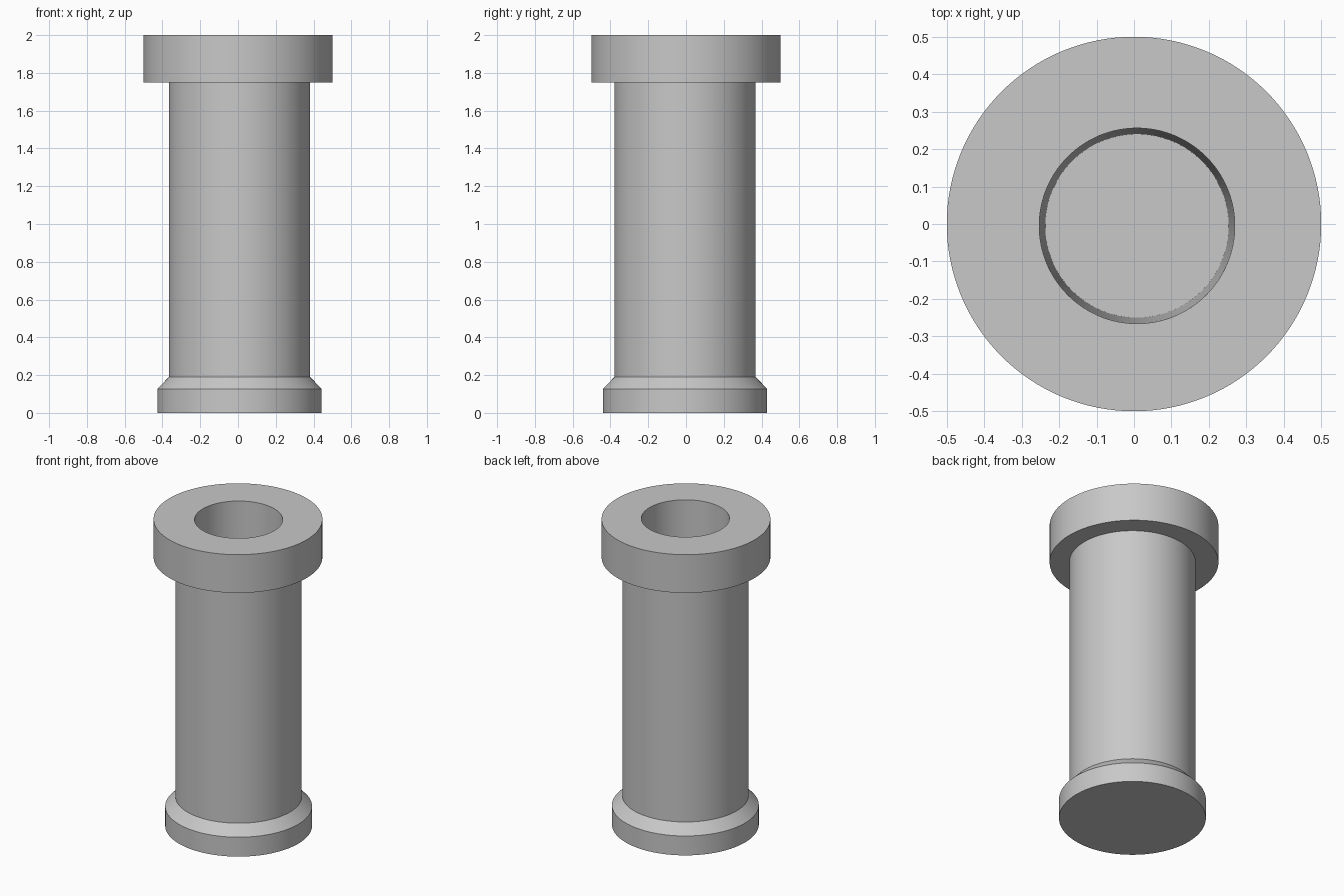
import bpy, bmesh, math

SIDES = 128
COLLAR = (0.0, 0.0)          # axis of the collar rim
BODY = (0.008, -0.005)       # axis shared by foot, shaft and bore

cube = bpy.data.objects.get("Cube")
if cube:
    bpy.data.objects.remove(cube, do_unlink=True)

grey = bpy.data.materials.new("plain grey")
grey.use_nodes = True
colour = (0.58, 0.58, 0.58, 1.0)
grey.diffuse_color = colour
grey.node_tree.nodes["Principled BSDF"].inputs["Base Color"].default_value = colour


def add_ring(bm, radius, z, axis):
    """One horizontal circle of vertices about the given axis."""
    ring = []
    for i in range(SIDES):
        a = math.tau * i / SIDES
        ring.append(bm.verts.new((axis[0] + radius * math.cos(a),
                                  axis[1] + radius * math.sin(a), z)))
    return ring


def loft(name, profile):
    """Join successive circles into one closed solid with flat end caps."""
    bm = bmesh.new()
    rings = [add_ring(bm, *step) for step in profile]
    for low, high in zip(rings, rings[1:]):
        for i in range(SIDES):
            j = (i + 1) % SIDES
            bm.faces.new((low[i], low[j], high[j], high[i]))
    bm.faces.new(rings[0][::-1])
    bm.faces.new(rings[-1])
    bmesh.ops.recalc_face_normals(bm, faces=bm.faces)
    mesh = bpy.data.meshes.new(name)
    bm.to_mesh(mesh)
    bm.free()
    mesh.materials.append(grey)
    obj = bpy.data.objects.new(name, mesh)
    bpy.context.collection.objects.link(obj)
    return obj


sleeve = loft("flanged_sleeve", [
    # foot with chamfered shoulder
    (0.435, 0.0, BODY),
    (0.435, 0.127, BODY),
    (0.374, 0.19, BODY),
    # straight shaft up to the collar
    (0.374, 1.75, BODY),
    # collar
    (0.5, 1.75, COLLAR),
    (0.5, 2.0, COLLAR),
    # slightly tapered blind bore
    (0.261, 2.0, BODY),
    (0.245, 0.19, BODY),
])

# Smooth round walls, crisp rims
bpy.ops.object.select_all(action="DESELECT")
sleeve.select_set(True)
bpy.context.view_layer.objects.active = sleeve
bpy.ops.object.shade_smooth_by_angle(angle=math.radians(30))
